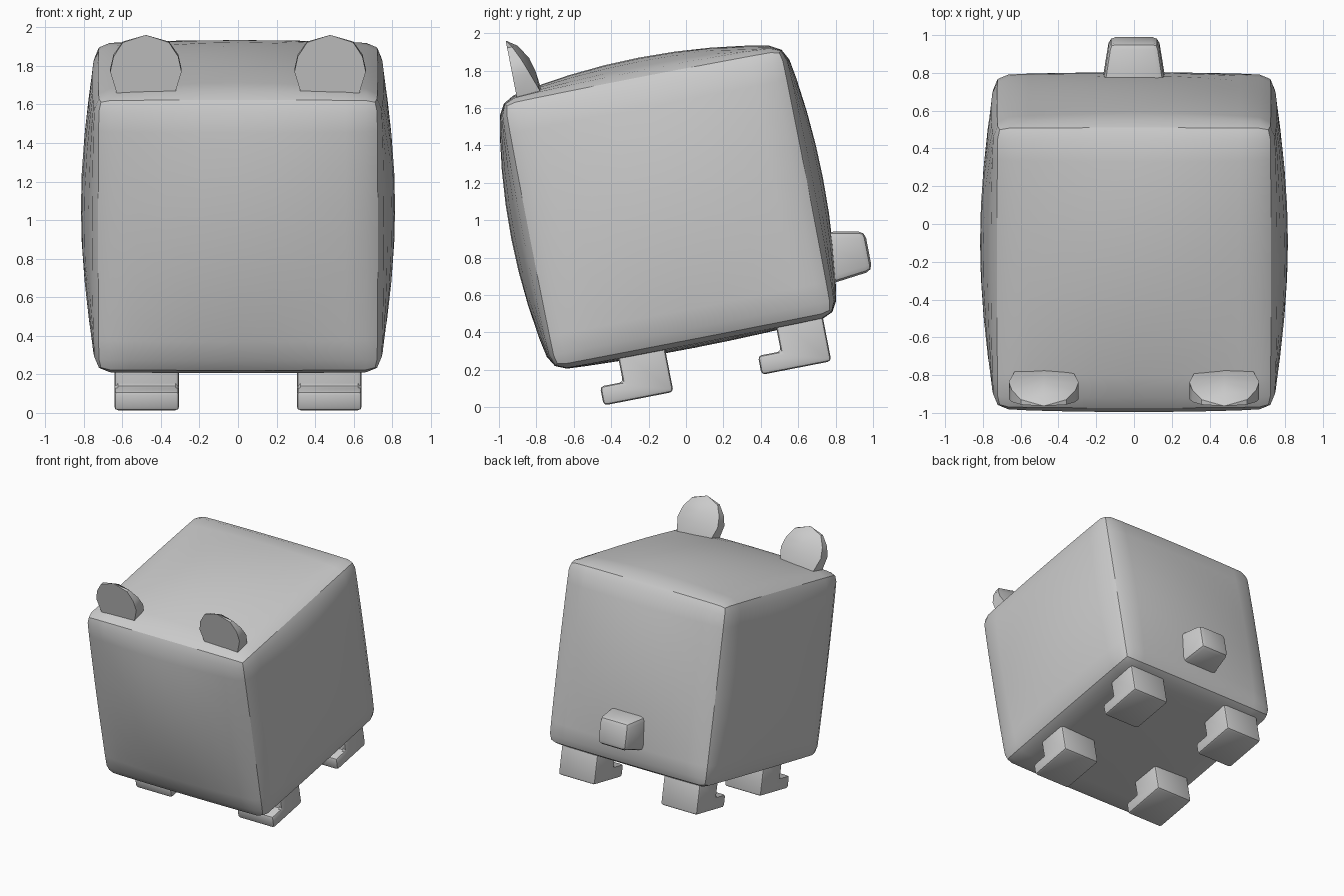
import bpy, bmesh, math
from mathutils import Matrix, Vector

if "Cube" in bpy.data.objects:
    bpy.data.objects.remove(bpy.data.objects["Cube"])

# The whole figure leans 11 degrees, so parts are built upright and then tilted
TILT = Matrix.Translation((0, -0.095, 1.065)) @ Matrix.Rotation(math.radians(11), 4, 'X')

grey = bpy.data.materials.new("soft_grey")
grey.diffuse_color = (0.6, 0.6, 0.6, 1)
grey.use_nodes = True
grey.node_tree.nodes["Principled BSDF"].inputs["Base Color"].default_value = grey.diffuse_color


def finish(name, bm, bevel=0.0, segments=2):
    """Turn a bmesh into a tilted, bevelled, smooth-shaded object."""
    bmesh.ops.recalc_face_normals(bm, faces=bm.faces)
    if bevel:
        edges = [e for e in bm.edges if e.calc_face_angle(0) > math.radians(40)]
        bmesh.ops.bevel(bm, geom=edges, offset=bevel, segments=segments,
                        profile=0.5, affect='EDGES', clamp_overlap=True)
    mesh = bpy.data.meshes.new(name)
    bm.to_mesh(mesh)
    bm.free()
    mesh.materials.append(grey)
    ob = bpy.data.objects.new(name, mesh)
    bpy.context.collection.objects.link(ob)
    ob.matrix_world = TILT
    bpy.ops.object.select_all(action='DESELECT')
    ob.select_set(True)
    bpy.context.view_layer.objects.active = ob
    bpy.ops.object.shade_smooth_by_angle(angle=math.radians(30))
    return ob


# Body: box with every face swelling outward
half = Vector((0.745, 0.775, 0.735))
swell_neg = (0.07, 0.08, 0.025)   # left, front, bottom
swell_pos = (0.07, 0.068, 0.085)  # right, back, top
bm = bmesh.new()
bmesh.ops.create_cube(bm, size=2)
bmesh.ops.subdivide_edges(bm, edges=bm.edges[:], cuts=7, use_grid_fill=True)
for v in bm.verts:
    p = v.co.copy()
    for a in range(3):
        v.co[a] = p[a] * half[a]
        if abs(p[a]) > 0.999:
            u, w = p[(a + 1) % 3], p[(a + 2) % 3]
            amount = swell_pos[a] if p[a] > 0 else swell_neg[a]
            v.co[a] += math.copysign(amount, p[a]) * (1 - u * u) * (1 - w * w)
finish("body", bm, 0.08)

# Legs: L-shaped side profile with a toe, extruded sideways
leg_profile = [(-0.54, -0.97), (-0.16, -0.97), (-0.16, -0.68),
               (-0.415, -0.68), (-0.415, -0.867), (-0.54, -0.867)]
for pair, dy in (("front", 0.0), ("rear", 0.86)):
    for side, s in (("left", -1), ("right", 1)):
        bm = bmesh.new()
        face = bm.faces.new([bm.verts.new((s * 0.305, y + dy, z)) for y, z in leg_profile])
        ext = bmesh.ops.extrude_face_region(bm, geom=[face])["geom"]
        bmesh.ops.translate(bm, vec=(s * 0.337, 0, 0),
                            verts=[g for g in ext if isinstance(g, bmesh.types.BMVert)])
        finish(f"{pair}_{side}_leg", bm, 0.02)

# Ears: flat front, domed back; rows of (height, half width, back y, back y at sides)
FRONT = -0.682
ear_rows = [(0.68, 0.145, -0.545, -0.55), (0.75, 0.155, -0.545, -0.555),
            (0.85, 0.185, -0.556, -0.59), (0.93, 0.168, -0.577, -0.62),
            (1.005, 0.12, -0.624, -0.655)]
for side, s in (("left", -1), ("right", 1)):
    bm = bmesh.new()
    cx = s * 0.478
    rings = []
    for z, w, back, edge in ear_rows:
        rings.append([bm.verts.new(c) for c in (
            (cx - w, FRONT, z), (cx + w, FRONT, z), (cx + w, edge, z),
            (cx, back, z), (cx - w, edge, z))])
    for lo, hi in zip(rings, rings[1:]):
        for i in range(5):
            j = (i + 1) % 5
            bm.faces.new((lo[i], lo[j], hi[j], hi[i]))
    tip = bm.verts.new((cx, FRONT, 1.045))
    for i in range(5):
        bm.faces.new((rings[-1][i], rings[-1][(i + 1) % 5], tip))
    bm.faces.new(rings[0][::-1])
    finish(f"{side}_ear", bm)

# Tail: tapered stub on the lower back
bm = bmesh.new()
bmesh.ops.create_cube(bm, size=2)
for v in bm.verts:
    x, y, z = v.co
    if y > 0:
        v.co = (x * 0.13, 1.008, -0.43 + z * 0.107)
    else:
        v.co = (x * 0.175, 0.72, -0.42 + z * 0.15)
finish("tail", bm, 0.035)
